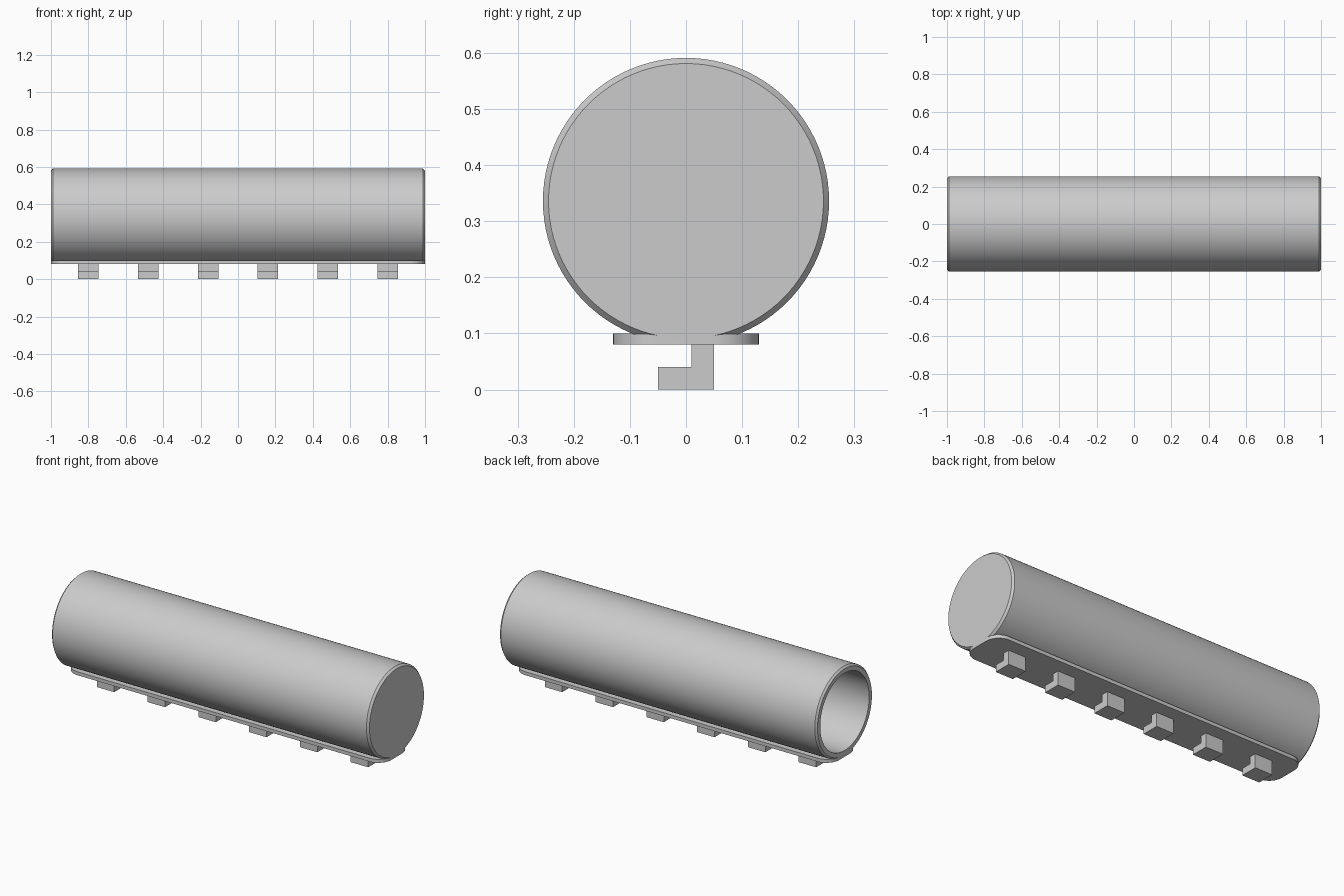
import bpy, bmesh, math
from mathutils import Matrix, Vector

if "Cube" in bpy.data.objects:
    bpy.data.objects.remove(bpy.data.objects["Cube"])


def make_object(name, bm, smooth=False):
    bmesh.ops.recalc_face_normals(bm, faces=bm.faces)
    mesh = bpy.data.meshes.new(name)
    bm.to_mesh(mesh)
    bm.free()
    ob = bpy.data.objects.new(name, mesh)
    bpy.context.collection.objects.link(ob)
    if smooth:
        bpy.ops.object.select_all(action='DESELECT')
        ob.select_set(True)
        bpy.context.view_layer.objects.active = ob
        bpy.ops.object.shade_smooth_by_angle(angle=math.radians(30))
    return ob


def extrude_outline(name, points, direction, smooth=False):
    bm = bmesh.new()
    face = bm.faces.new([bm.verts.new(p) for p in points])
    geom = bmesh.ops.extrude_face_region(bm, geom=[face], use_keep_orig=True)
    verts = [g for g in geom["geom"] if isinstance(g, bmesh.types.BMVert)]
    bmesh.ops.translate(bm, verts=verts, vec=direction)
    return make_object(name, bm, smooth)


# Hollow tube: closed at +x, open at -x, chamfered rims
AXIS_Z = 0.336
profile = [(0.965, 0), (0.965, 0.22), (-1, 0.22), (-1, 0.245),
           (-0.99, 0.255), (0.988, 0.255), (1, 0.245), (1, 0)]
bm = bmesh.new()
verts = [bm.verts.new((x, 0, r)) for x, r in profile]
edges = [bm.edges.new(pair) for pair in zip(verts, verts[1:])]
bmesh.ops.spin(bm, geom=verts + edges, cent=(0, 0, 0), axis=(1, 0, 0),
               angle=math.tau, steps=96)
bmesh.ops.remove_doubles(bm, verts=bm.verts, dist=1e-4)
bmesh.ops.transform(bm, matrix=Matrix.Translation((0, 0, AXIS_Z)), verts=bm.verts)
make_object("tube", bm, smooth=True)

# Base plate with rounded corners
HALF_X, HALF_Y, CORNER = 1.0, 0.13, 0.08
outline = []
for i, (sx, sy) in enumerate([(1, 1), (-1, 1), (-1, -1), (1, -1)]):
    for k in range(11):
        a = math.radians(90 * i + 9 * k)
        outline.append((sx * (HALF_X - CORNER) + CORNER * math.cos(a),
                        sy * (HALF_Y - CORNER) + CORNER * math.sin(a), 0.08))
extrude_outline("base_plate", outline, Vector((0, 0, 0.02)), smooth=True)

# Row of L-shaped rail hooks
HOOK = [(-0.05, 0), (0.05, 0), (0.05, 0.08), (0.01, 0.08), (0.01, 0.04), (-0.05, 0.04)]
for i in range(6):
    x0 = -0.8 + 0.32 * i - 0.055
    extrude_outline(f"rail_hook_{i + 1}", [(x0, y, z) for y, z in HOOK],
                    Vector((0.11, 0, 0)))
